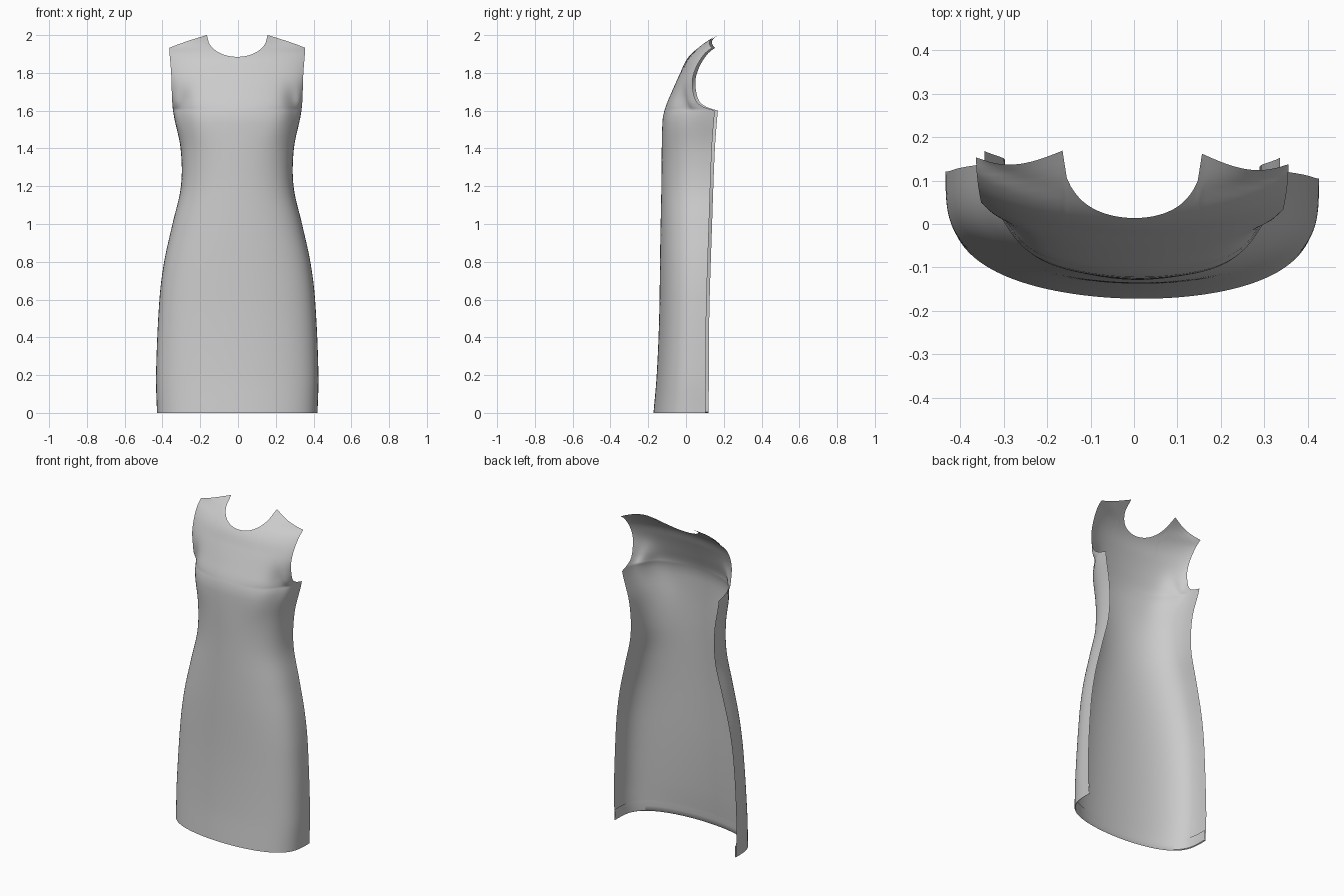
import bpy
import bmesh
from math import sin, cos, radians, sqrt, exp

cube = bpy.data.objects.get("Cube")
if cube:
    bpy.data.objects.remove(cube, do_unlink=True)

fabric = bpy.data.materials.new("grey_fabric")
fabric.use_nodes = True
GREY = (0.6, 0.6, 0.6, 1)
fabric.diffuse_color = GREY
fabric.node_tree.nodes["Principled BSDF"].inputs["Base Color"].default_value = GREY

# Profiles against height: half width, front depth, open edge depth, sweep angle
UNDERARM = 1.6
WIDTH = [(0, .425), (.2, .43), (.6, .412), (.8, .387), (1, .343), (1.2, .298),
         (1.4, .3), (1.6, .34), (1.8, .35), (1.93, .36), (2, .36)]
FRONT = [(0, -.172), (.2, -.155), (.5, -.142), (.9, -.136), (1.2, -.13), (1.55, -.124),
         (1.62, -.108), (1.7, -.075), (1.8, -.03), (1.88, .01), (1.95, .08), (2, .165)]
SIDE = [(0, .112), (.5, .115), (1, .13), (1.4, .145), (1.6, .16)]
ARMHOLE = [(1.6, .16), (1.62, .1), (1.65, .062), (1.72, .043), (1.78, .045),
           (1.85, .072), (1.91, .115), (1.935, .148), (2, .168)]
SWEEP = [(1.6, 90), (1.65, 78), (1.72, 68), (1.8, 58), (1.93, 50), (2, 50)]


def curve(points, z):
    """Smooth interpolation through the points of a profile."""
    z = min(max(z, points[0][0]), points[-1][0])
    last = len(points) - 1
    i = next(k for k in range(last) if z <= points[k + 1][0])

    def slope(k):
        a, b = points[max(k - 1, 0)], points[min(k + 1, last)]
        return (b[1] - a[1]) / (b[0] - a[0])

    (z0, v0), (z1, v1) = points[i], points[i + 1]
    h = z1 - z0
    t = (z - z0) / h
    return ((1 + 2 * t) * (1 - t) ** 2 * v0 + t * (1 - t) ** 2 * h * slope(i)
            + t * t * (3 - 2 * t) * v1 + t * t * (t - 1) * h * slope(i + 1))


def bump(u, z, u0, z0, du, dz):
    return exp(-((abs(u) - u0) / du) ** 2 - ((z - z0) / dz) ** 2)


def cloth_point(u, z):
    """Point on the cloth; u runs from -1 to 1 between the open edges."""
    sweep = radians(curve(SWEEP, z)) if z > UNDERARM else radians(90)
    edge = curve(ARMHOLE if z > UNDERARM else SIDE, z)
    front = curve(FRONT, z)
    power = .56 + .1 * min(z / 1.2, 1)
    bulge = lambda a: 1 - max(cos(a), 0) ** power
    s = sin(u * sweep) / sin(sweep)
    x = curve(WIDTH, z) * s - .004
    y = front + (edge - front) * bulge(u * sweep) / bulge(sweep) - .008 * s
    # Soft bust, pulled-in dart beside it, and a gentle hip
    y += .022 * bump(u, z, .72, 1.63, .13, .08) - .008 * bump(u, z, .45, 1.52, .2, .12)
    return x, y, z


def top_height(u):
    """Round neckline in the middle, sloping shoulders outside it."""
    neck = .4
    if abs(u) < neck:
        return 2 - .115 * sqrt(1 - (u / neck) ** 2)
    return 2 - .068 * (abs(u) - neck) / (1 - neck)


def make_sheet(name, rows):
    bm = bmesh.new()
    grid = [[bm.verts.new(p) for p in row] for row in rows]
    for low, high in zip(grid, grid[1:]):
        for i in range(len(low) - 1):
            bm.faces.new((low[i], low[i + 1], high[i + 1], high[i]))
    mesh = bpy.data.meshes.new(name)
    bm.to_mesh(mesh)
    bm.free()
    mesh.materials.append(fabric)
    obj = bpy.data.objects.new(name, mesh)
    bpy.context.collection.objects.link(obj)
    bpy.ops.object.select_all(action="DESELECT")
    obj.select_set(True)
    bpy.context.view_layer.objects.active = obj
    bpy.ops.object.shade_smooth_by_angle(angle=radians(50))


COLUMNS, BODY_ROWS, BODICE_ROWS = 80, 48, 30
across = [2 * i / COLUMNS - 1 for i in range(COLUMNS + 1)]

# Dress front: skirt and waist, then bodice up to neckline and shoulders
rows = [[cloth_point(u, UNDERARM * j / BODY_ROWS) for u in across] for j in range(BODY_ROWS + 1)]
for j in range(1, BODICE_ROWS + 1):
    t = (j / BODICE_ROWS) ** 1.2
    rows.append([cloth_point(u, UNDERARM + (top_height(u) - UNDERARM) * t) for u in across])
make_sheet("dress_front", rows)

# Hem turned up on the inside
hem = []
for z, inset in ((0, 1), (.004, .985), (.035, .982), (.07, .985)):
    hem.append([(x * inset, y * inset + (1 - inset) * .1, z)
                for x, y, _ in (cloth_point(u, z) for u in reversed(across))])
make_sheet("hem_fold", hem)
